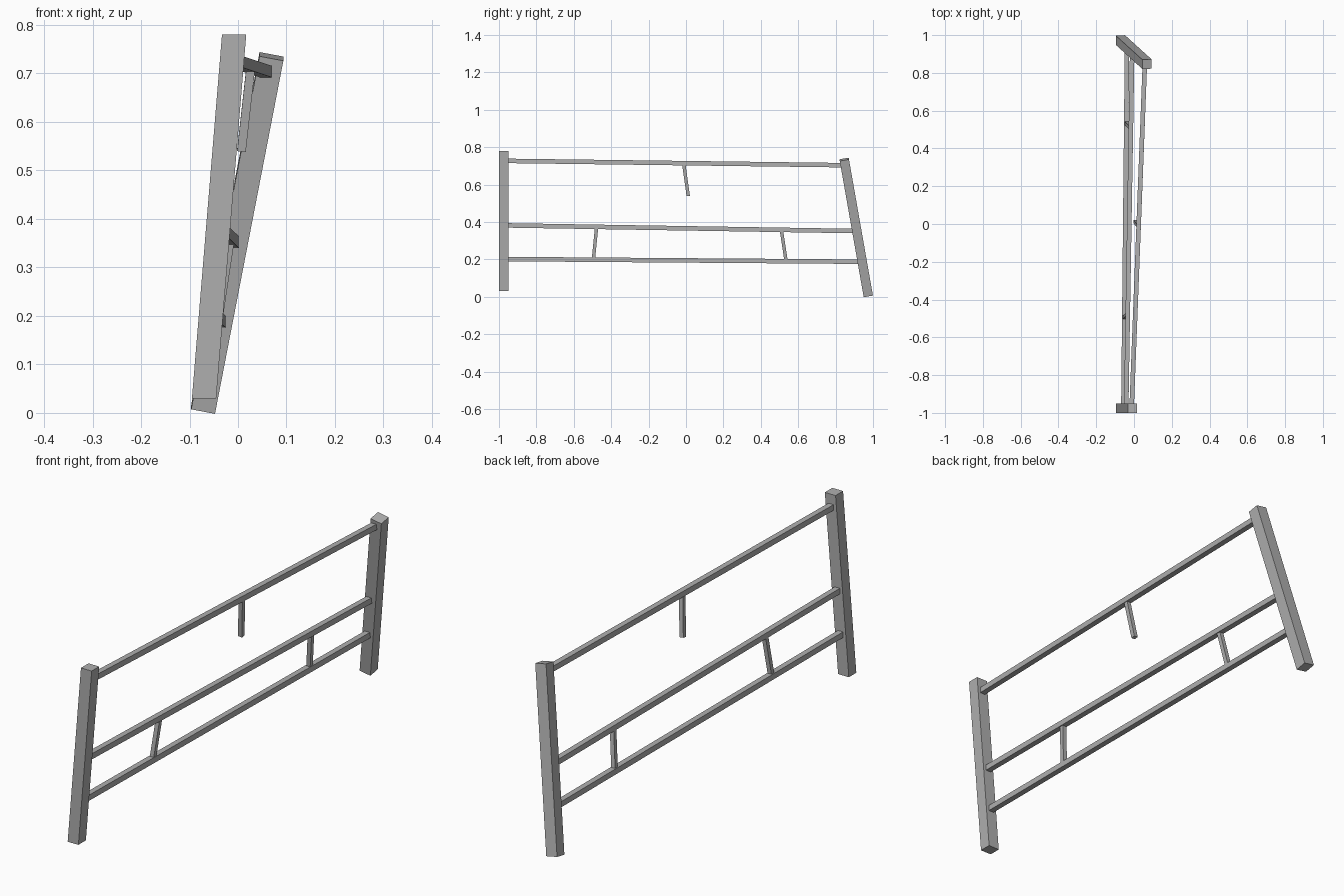
import bpy
from mathutils import Vector

cube = bpy.data.objects.get("Cube")
if cube:
    bpy.data.objects.remove(cube, do_unlink=True)

# One weathered grey for every part
grey = bpy.data.materials.new("weathered_grey")
grey.use_nodes = True
colour = (0.43, 0.43, 0.43, 1)
grey.diffuse_color = colour
grey.node_tree.nodes["Principled BSDF"].inputs["Base Color"].default_value = colour


def beam(name, start, end, size, side=(1, 0, 0), flat_ends=False):
    """Square bar between two points, cut square or level at its ends."""
    start, end = Vector(start), Vector(end)
    axis = (end - start).normalized()
    if flat_ends:
        u, v = Vector((1, 0, 0)), Vector((0, 1, 0))
    else:
        u = Vector(side)
        u = (u - axis * u.dot(axis)).normalized()
        v = axis.cross(u)
    verts = [p + (u * a + v * b) * size / 2
             for p in (start, end)
             for a, b in ((-1, -1), (1, -1), (1, 1), (-1, 1))]
    faces = [(3, 2, 1, 0), (4, 5, 6, 7)]
    faces += [(i, (i + 1) % 4, (i + 1) % 4 + 4, i + 4) for i in range(4)]
    mesh = bpy.data.meshes.new(name)
    mesh.from_pydata(verts, [], faces)
    mesh.materials.append(grey)
    obj = bpy.data.objects.new(name, mesh)
    bpy.context.collection.objects.link(obj)
    return obj


# Leaning end posts
beam("front_post", (-0.07, -0.975, 0.03), (-0.008, -0.975, 0.78), 0.05, flat_ends=True)
beam("back_post", (-0.072, 0.974, 0.007), (0.069, 0.846, 0.735), 0.05)

# Long rails
rails = {
    "top_rail": ((-0.012, -0.96, 0.727), (0.057, 0.835, 0.704)),
    "middle_rail": ((-0.041, -0.96, 0.382), (-0.01, 0.892, 0.352)),
    "bottom_rail": ((-0.056, -0.96, 0.202), (-0.037, 0.92, 0.188)),
}
for name, (a, b) in rails.items():
    beam(name, a, b, 0.024)

# Short pickets, one broken and hanging from the top rail
pickets = {
    "broken_picket": ((0.007, 0.012, 0.54), (0.026, -0.012, 0.71)),
    "front_picket": ((-0.051, -0.495, 0.202), (-0.033, -0.478, 0.372)),
    "back_picket": ((-0.041, 0.535, 0.193), (-0.0165, 0.51, 0.356)),
}
for name, (a, b) in pickets.items():
    beam(name, a, b, 0.018)
